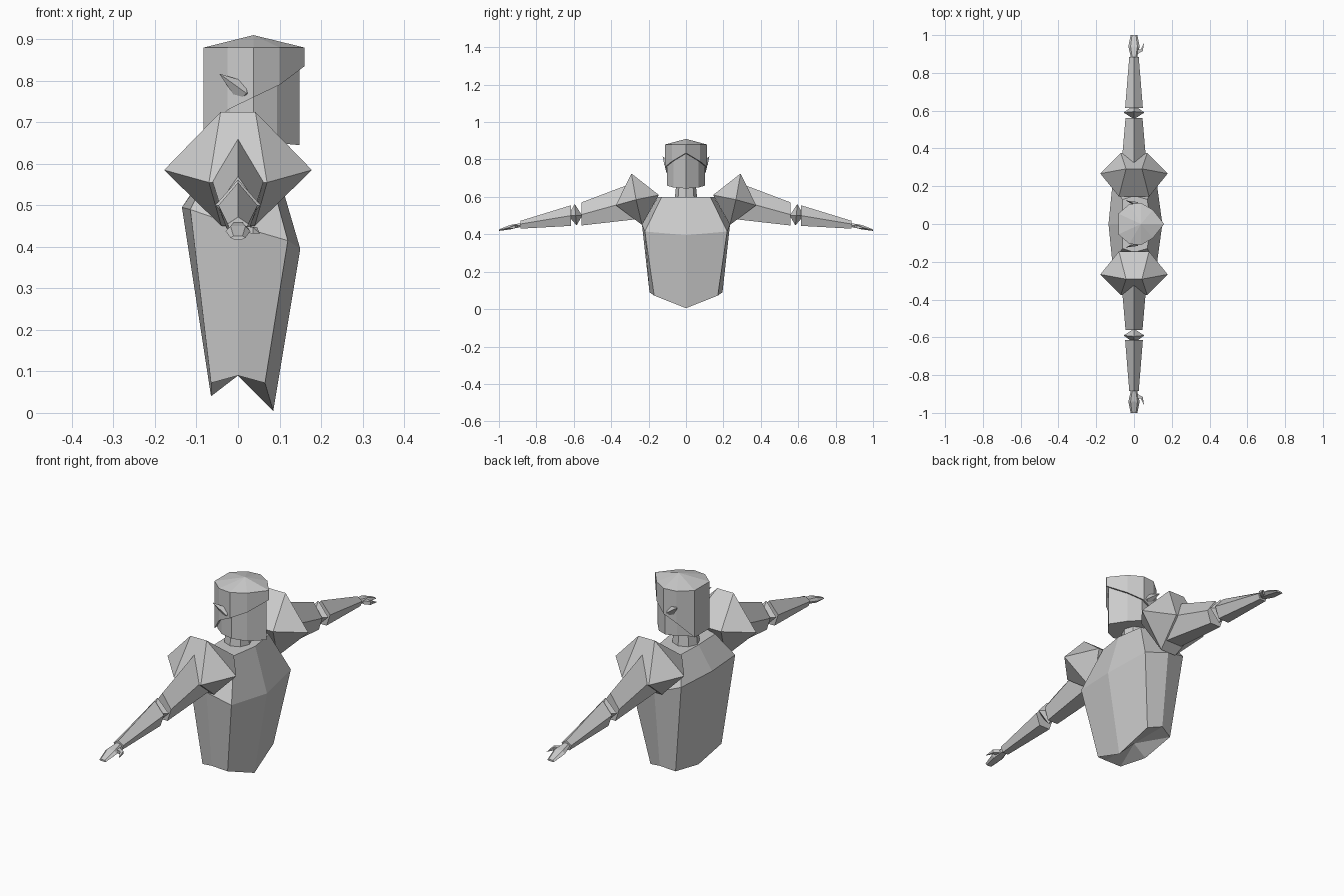
import bpy
import bmesh
from mathutils import Vector

default_cube = bpy.data.objects.get("Cube")
if default_cube:
    bpy.data.objects.remove(default_cube, do_unlink=True)

# One plain grey clay material
clay = bpy.data.materials.new("grey_clay")
clay.use_nodes = True
clay_colour = (.6, .6, .6, 1)
clay.diffuse_color = clay_colour
clay.node_tree.nodes["Principled BSDF"].inputs["Base Color"].default_value = clay_colour


def finish(name, bm):
    """Turn a bmesh into a flat shaded object."""
    bmesh.ops.recalc_face_normals(bm, faces=bm.faces)
    mesh = bpy.data.meshes.new(name)
    bm.to_mesh(mesh)
    bm.free()
    mesh.materials.append(clay)
    part = bpy.data.objects.new(name, mesh)
    bpy.context.scene.collection.objects.link(part)
    return part


def close_end(bm, ring, tip):
    """Close a ring with one face, or with a fan to a tip point."""
    if tip is None:
        bm.faces.new(ring)
        return
    apex = bm.verts.new(tip)
    for current, following in zip(ring, ring[1:] + ring[:1]):
        bm.faces.new((current, following, apex))


def loft(name, rings, start_tip=None, end_tip=None):
    """Skin a series of rings that have the same number of points."""
    bm = bmesh.new()
    loops = [[bm.verts.new(point) for point in ring] for ring in rings]
    for lower, upper in zip(loops, loops[1:]):
        for i in range(len(lower)):
            j = (i + 1) % len(lower)
            bm.faces.new((lower[i], lower[j], upper[j], upper[i]))
    close_end(bm, loops[0], start_tip)
    close_end(bm, loops[-1], end_tip)
    return finish(name, bm)


def hull(name, points):
    """Build a faceted convex solid around the points."""
    bm = bmesh.new()
    for point in points:
        bm.verts.new(point)
    result = bmesh.ops.convex_hull(bm, input=bm.verts)
    loose = [v for v in bm.verts if not v.link_faces]
    bmesh.ops.delete(bm, geom=loose, context='VERTS')
    bmesh.ops.dissolve_limit(bm, angle_limit=.02, verts=bm.verts, edges=bm.edges)
    return finish(name, bm)


def mirrored(half):
    """Complete a half ring across the body's centre plane."""
    return half + [(x, -y, z) for x, y, z in reversed(half) if y > 0]


# Torso: hem, chest line and collar
hem = mirrored([(.085, 0, .005), (.065, .17, .072), (0, .195, .09),
                (-.065, .17, .072), (-.065, 0, .04)])
chest = mirrored([(.15, 0, .395), (.12, .22, .415), (0, .235, .45),
                  (-.115, .2, .49), (-.135, 0, .495)])
collar = mirrored([(.09, 0, .6), (.07, .13, .6), (0, .15, .6),
                   (-.06, .13, .6), (-.065, 0, .6)])
loft("torso", [hem, chest, collar], start_tip=(0, 0, .09))

# Neck
bm = bmesh.new()
bmesh.ops.create_cone(bm, cap_ends=True, segments=8, radius1=.06, radius2=.05, depth=.1)
bmesh.ops.translate(bm, verts=bm.verts, vec=(0, 0, .64))
finish("neck", bm)

# Head inside a helmet with a raised brow
outline = [(.16, 0), (.1, .075), (.037, .112), (-.025, .105), (-.083, .055)]
centre = Vector((.037, 0))


def head_ring(heights, scale=1.0):
    half = []
    for point, z in zip(outline, heights):
        x, y = centre + (Vector(point) - centre) * scale
        half.append((x, y, z))
    return mirrored(half)


loft("head", [head_ring((.645, .65, .66, .665, .66), .9), head_ring([.86] * 5, .9)])
loft("helmet", [head_ring((.835, .79, .76, .73, .66)), head_ring([.88] * 5)],
     start_tip=(.037, 0, .8), end_tip=(.037, 0, .91))


def limb_ring(y, width, top, middle, bottom):
    """Ridged limb section: peaked on top, narrow flat underside."""
    return [(0, y, top), (width, y, middle), (width * .6, y, bottom),
            (-width * .6, y, bottom), (-width, y, middle)]


def hand_ring(y, width, z, thickness):
    return [(x * width, y, z + h * thickness)
            for x, h in ((-1, 0), (-.6, 1), (.6, 1), (1, 0), (.6, -1), (-.6, -1))]


def build_side(label):
    """Arm and ear on the positive y side."""
    parts = []
    # Shoulder pad
    corners = []
    for s in (-1, 1):
        corners += [(s * .042, .292, .725), (s * .08, .145, .61), (s * .04, .235, .45),
                    (s * .07, .375, .555), (s * .178, .267, .585)]
    parts.append(hull("shoulder_" + label, corners))
    # Arm segments
    parts.append(loft("upper_arm_" + label, [limb_ring(.27, .07, .68, .585, .48),
                                             limb_ring(.56, .045, .57, .505, .447)]))
    parts.append(hull("elbow_" + label, [(-.055, .59, .5), (.055, .59, .5),
                                         (0, .555, .5), (0, .63, .5),
                                         (0, .595, .562), (0, .585, .447)]))
    parts.append(loft("forearm_" + label, [limb_ring(.615, .047, .555, .5, .445),
                                           limb_ring(.885, .025, .472, .455, .43)]))
    # Hand and thumb
    parts.append(loft("hand_" + label, [hand_ring(.88, .016, .45, .01),
                                        hand_ring(.94, .03, .438, .012),
                                        hand_ring(1, .018, .422, .004)]))
    parts.append(loft("thumb_" + label, [
        [(.018, .9, .45), (.02, .925, .45), (.02, .925, .434), (.018, .9, .434)],
        [(.046, .915, .447), (.036, .925, .447), (.036, .925, .432), (.046, .915, .432)]],
        end_tip=(.053, .957, .432)))
    # Pointed ear
    parts.append(hull("ear_" + label, [(.022, .1, .797), (.03, .1, .765), (0, .1, .75),
                                       (.02, .116, .77), (-.045, .125, .817)]))
    return parts


# Mirror the near side across the body
for part in build_side("left"):
    mesh = part.data.copy()
    twin = bpy.data.objects.new(part.name.replace("left", "right"), mesh)
    for vertex in mesh.vertices:
        vertex.co.y = -vertex.co.y
    mesh.flip_normals()
    bpy.context.scene.collection.objects.link(twin)
